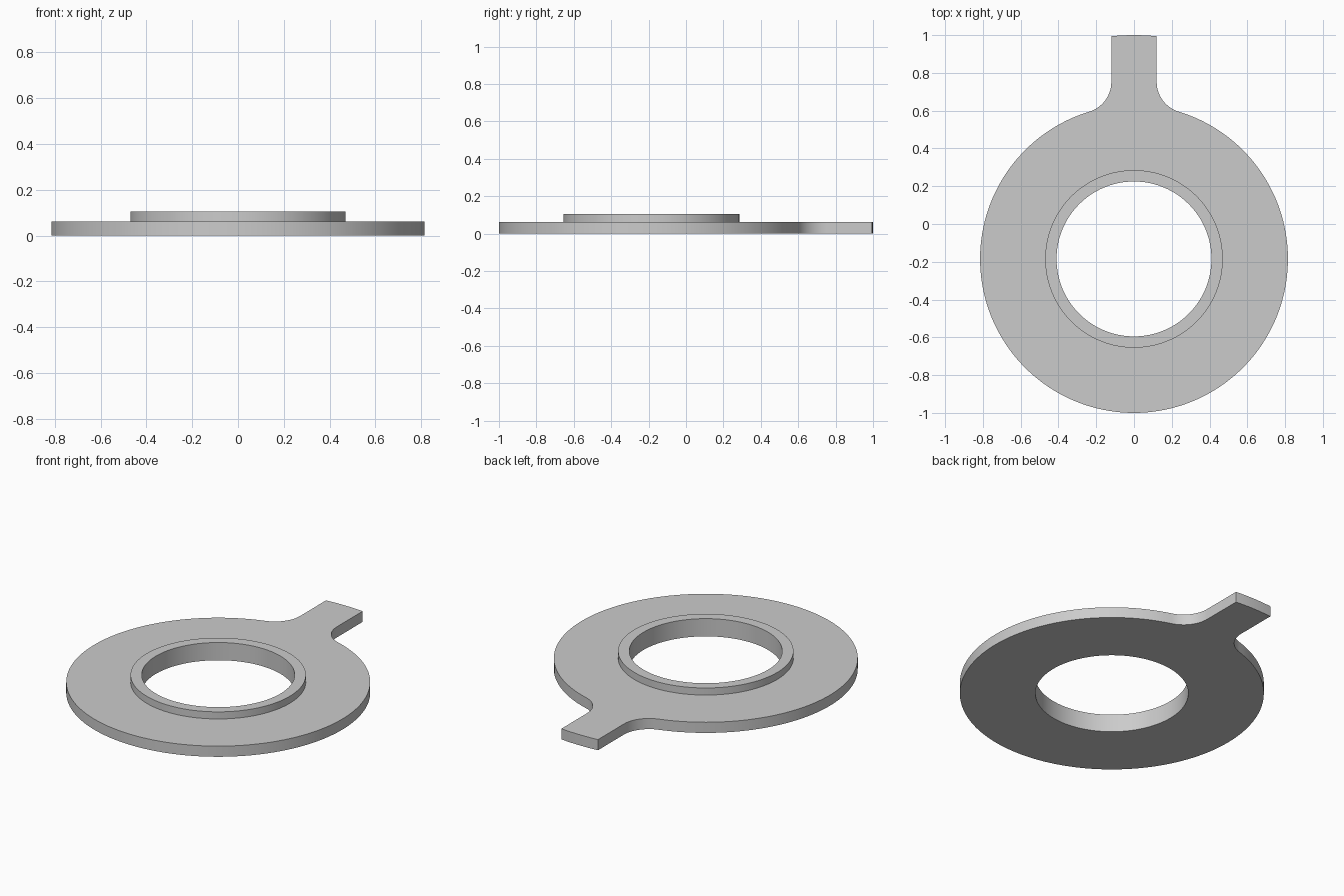
import bpy, bmesh
from math import sin, cos, atan2, asin, sqrt, pi, hypot, radians

cube = bpy.data.objects.get("Cube")
if cube:
    bpy.data.objects.remove(cube, do_unlink=True)

CENTRE_Y = -0.185
DISC_R, COLLAR_R, BORE_R = 0.815, 0.47, 0.41
PLATE_Z, COLLAR_Z = 0.063, 0.105
TAB_HALF, TAB_R, FILLET = 0.12, 1.185, 0.165


def arc(cx, cy, r, start, end, steps):
    """Points along an arc, both ends included."""
    return [(cx + r * cos(start + (end - start) * i / steps),
             cy + r * sin(start + (end - start) * i / steps)) for i in range(steps + 1)]


# Right half of the outline around the bore centre, from the bottom up to the tab tip
fx = TAB_HALF + FILLET
fy = sqrt((DISC_R + FILLET) ** 2 - fx ** 2)
touch = atan2(fy, fx)
half = arc(0, 0, DISC_R, -pi / 2, touch, 72)
half += arc(fx, fy, FILLET, touch + pi, pi, 14)[1:]
half += arc(0, 0, TAB_R, pi / 2 - asin(TAB_HALF / TAB_R), pi / 2, 5)
outline = half + [(-x, y) for x, y in reversed(half[1:-1])]


def circle(r):
    """A circle sampled at the same angles as the outline."""
    return [(r * x / hypot(x, y), r * y / hypot(x, y)) for x, y in outline]


# Cross-section loops: plate rim, plate top, collar wall, collar top, bore, underside
sections = [(outline, 0), (outline, PLATE_Z),
            (circle(COLLAR_R), PLATE_Z), (circle(COLLAR_R), COLLAR_Z),
            (circle(BORE_R), COLLAR_Z), (circle(BORE_R), 0)]

bm = bmesh.new()
loops = [[bm.verts.new((x, y + CENTRE_Y, z)) for x, y in pts] for pts, z in sections]
n = len(outline)
for k, low in enumerate(loops):
    high = loops[(k + 1) % len(loops)]
    for i in range(n):
        j = (i + 1) % n
        bm.faces.new((low[i], low[j], high[j], high[i]))
bmesh.ops.recalc_face_normals(bm, faces=bm.faces)

mesh = bpy.data.meshes.new("tabbed_washer")
bm.to_mesh(mesh)
bm.free()
washer = bpy.data.objects.new("tabbed_washer", mesh)
bpy.context.collection.objects.link(washer)

# Plain grey finish
grey = bpy.data.materials.new("plain_grey")
grey.use_nodes = True
colour = (0.6, 0.6, 0.6, 1)
grey.diffuse_color = colour
grey.node_tree.nodes["Principled BSDF"].inputs["Base Color"].default_value = colour
mesh.materials.append(grey)

bpy.ops.object.select_all(action='DESELECT')
washer.select_set(True)
bpy.context.view_layer.objects.active = washer
bpy.ops.object.shade_smooth_by_angle(angle=radians(30))
